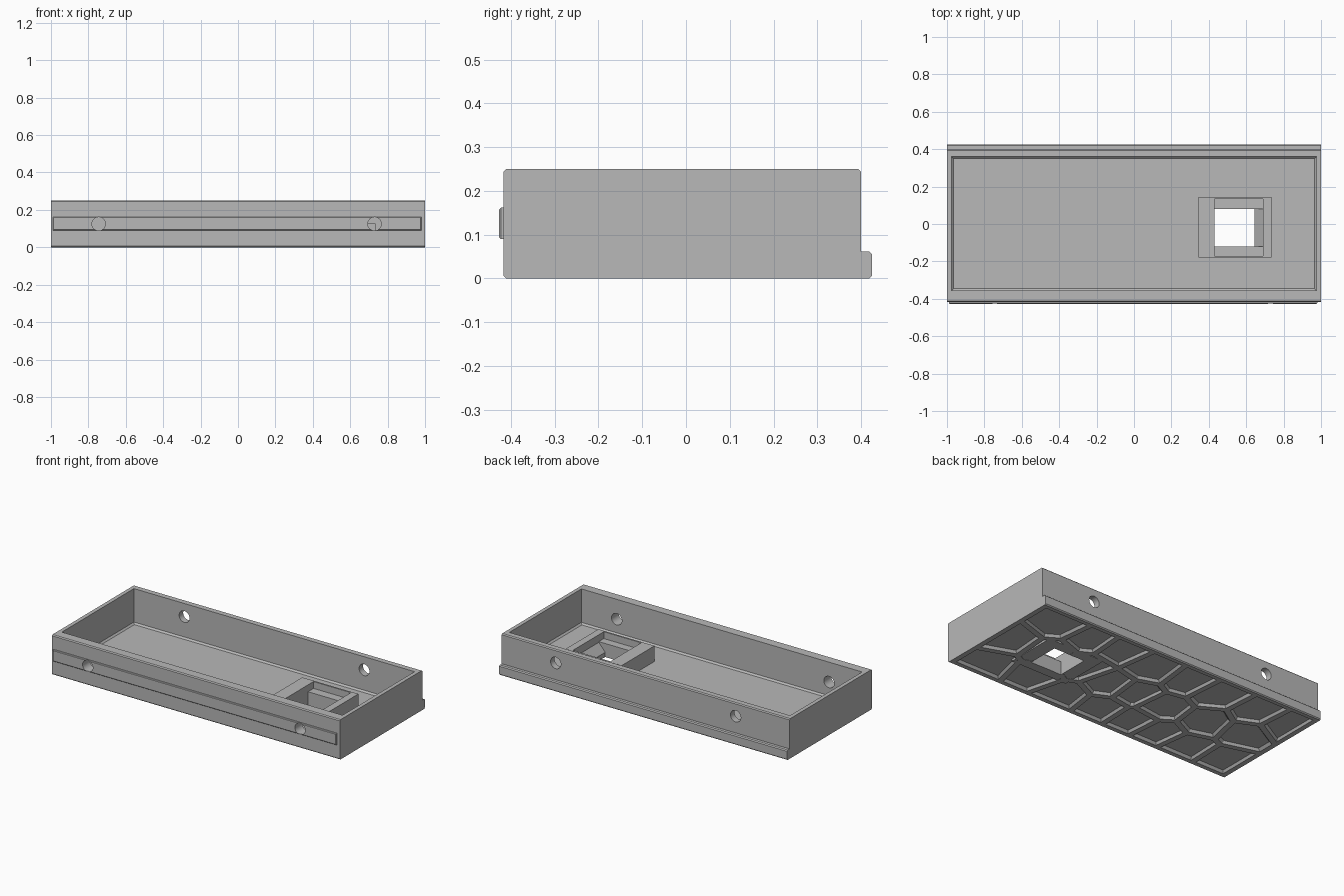
import bpy
import bmesh
import math
import random
from mathutils import Matrix, Vector

random.seed(7)
if "Cube" in bpy.data.objects:
    bpy.data.objects.remove(bpy.data.objects["Cube"], do_unlink=True)

GREY = (0.48, 0.48, 0.48, 1)
mat = bpy.data.materials.new("light_grey_plastic")
mat.use_nodes = True
mat.diffuse_color = GREY
mat.node_tree.nodes["Principled BSDF"].inputs["Base Color"].default_value = GREY


def add_object(name, bm):
    bmesh.ops.recalc_face_normals(bm, faces=bm.faces)
    mesh = bpy.data.meshes.new(name)
    bm.to_mesh(mesh)
    bm.free()
    mesh.materials.append(mat)
    ob = bpy.data.objects.new(name, mesh)
    bpy.context.collection.objects.link(ob)
    return ob


def add_box(bm, x, y, z):
    size = Matrix.Diagonal((x[1] - x[0], y[1] - y[0], z[1] - z[0], 1))
    centre = Vector((sum(x) / 2, sum(y) / 2, sum(z) / 2))
    return bmesh.ops.create_cube(bm, size=1, matrix=Matrix.Translation(centre) @ size)["verts"]


def loft(bm, low, high):
    """Closed solid between two loops of equal length."""
    a = [bm.verts.new(p) for p in low]
    b = [bm.verts.new(p) for p in high]
    bm.faces.new(a[::-1])
    bm.faces.new(b)
    for i in range(len(a)):
        j = (i + 1) % len(a)
        bm.faces.new((a[i], a[j], b[j], b[i]))


def cut(ob, bm):
    cutter = add_object("cutter", bm)
    mod = ob.modifiers.new("cut", "BOOLEAN")
    mod.operation, mod.solver, mod.object = "DIFFERENCE", "EXACT", cutter
    bpy.context.view_layer.update()
    graph = bpy.context.evaluated_depsgraph_get()
    mesh = bpy.data.meshes.new_from_object(ob.evaluated_get(graph))
    ob.modifiers.clear()
    ob.data = mesh
    bpy.data.objects.remove(cutter, do_unlink=True)


def screw_holes(xs, z, y):
    bm = bmesh.new()
    for x in xs:
        place = Matrix.Translation((x, y, z)) @ Matrix.Rotation(math.pi / 2, 4, "X")
        bmesh.ops.create_cone(bm, cap_ends=True, segments=32, radius1=0.036,
                              radius2=0.036, depth=0.2, matrix=place)
    return bm


FRONT_HOLES, BACK_HOLES = (-0.745, 0.73), (-0.625, 0.625)
FLOOR = 0.03
HOLE_X, HOLE_Y = (0.43, 0.645), (-0.12, 0.08)
FRAME_X, FRAME_Y = (0.345, 0.735), (-0.18, 0.145)

# Tray body: chamfered section with the rear ledge, run along x
c = 0.006
section = [(-0.417 + c, 0), (0.425 - c, 0), (0.425, c), (0.425, 0.062 - c),
           (0.425 - c, 0.062), (0.4, 0.062), (0.4, 0.25 - c), (0.4 - c, 0.25),
           (-0.417 + c, 0.25), (-0.417, 0.25 - c), (-0.417, c)]
bm = bmesh.new()
loft(bm, [(-1, y, z) for y, z in section], [(1, y, z) for y, z in section])
body = add_object("tray_body", bm)

# Main pocket, chamfered where it meets the floor
bm = bmesh.new()
add_box(bm, (-0.975, 0.975), (-0.355, 0.36), (FLOOR, 0.4))
low_edges = [e for e in bm.edges if all(v.co.z < 0.1 for v in e.verts)]
bmesh.ops.bevel(bm, geom=low_edges, offset=0.01, segments=1, affect="EDGES")
cut(body, bm)

# Screw holes in both long walls
cut(body, screw_holes(FRONT_HOLES, 0.125, -0.4))
cut(body, screw_holes(BACK_HOLES, 0.167, 0.4))


# Irregular honeycomb recesses in the underside
def clip(poly, point, normal):
    out = []
    for i, p in enumerate(poly):
        q = poly[(i + 1) % len(poly)]
        dp, dq = (p - point).dot(normal), (q - point).dot(normal)
        if dp <= 0:
            out.append(p)
        if dp * dq < 0:
            out.append(p.lerp(q, dp / (dp - dq)))
    return out


seeds = []
for row in range(3):
    for col in range(8):
        x = -0.88 + 0.24 * col + (0.1 if row % 2 else 0)
        y = -0.26 + 0.265 * row
        seeds.append(Vector((x + random.uniform(-0.06, 0.06) * (0 < col < 7),
                             y + random.uniform(-0.05, 0.05))))
GAP = 0.016
bm = bmesh.new()
for s in seeds:
    cell = [Vector(p) for p in ((-0.97, -0.385), (0.97, -0.385), (0.97, 0.395), (-0.97, 0.395))]
    for other in seeds:
        if other is not s:
            n = (other - s).normalized()
            cell = clip(cell, (s + other) / 2 - n * GAP, n)
    if len(cell) > 2:
        mid = sum(cell, Vector((0, 0))) / len(cell)
        inner = [mid + (p - mid) * 0.9 for p in cell]
        loft(bm, [(p.x, p.y, -0.002) for p in cell], [(p.x, p.y, 0.015) for p in inner])
cut(body, bm)

# Socket opening through the floor
bm = bmesh.new()
add_box(bm, HOLE_X, HOLE_Y, (-0.1, 0.1))
cut(body, bm)

# Flat pad around the opening on the underside
bm = bmesh.new()
for x in ((FRAME_X[0], HOLE_X[0]), (HOLE_X[1], FRAME_X[1])):
    add_box(bm, x, FRAME_Y, (0.001, 0.02))
for y in ((FRAME_Y[0], HOLE_Y[0]), (HOLE_Y[1], FRAME_Y[1])):
    add_box(bm, HOLE_X, y, (0.001, 0.02))
add_object("underside_pad", bm)

# Socket frame: end blocks, thin side walls and lower inner ledges
TOP, BASE = 0.128, FLOOR - 0.005
bm = bmesh.new()
add_box(bm, (FRAME_X[0], HOLE_X[0]), FRAME_Y, (BASE, TOP))
add_box(bm, (0.69, FRAME_X[1]), FRAME_Y, (BASE, TOP))
between = (HOLE_X[0], 0.69)
for outer, inner, step in ((FRAME_Y[0], HOLE_Y[0], 0.01), (FRAME_Y[1], HOLE_Y[1], -0.01)):
    add_box(bm, between, sorted((outer, outer + step)), (BASE, TOP))
    add_box(bm, between, sorted((outer + step, inner)), (BASE, 0.085))
add_object("socket_frame", bm)

# Sloped catch on one side of the opening
slope = [(HOLE_X[1], BASE), (0.69, BASE), (0.69, 0.08), (HOLE_X[1], FLOOR)]
bm = bmesh.new()
loft(bm, [(x, HOLE_Y[0], z) for x, z in slope], [(x, HOLE_Y[1], z) for x, z in slope])
add_object("socket_catch", bm)

# Raised rail on the front wall
bm = bmesh.new()
add_box(bm, (-0.99, 0.98), (-0.427, -0.41), (0.09, 0.162))
front_edges = [e for e in bm.edges if all(v.co.y < -0.42 for v in e.verts)]
bmesh.ops.bevel(bm, geom=front_edges, offset=0.004, segments=1, affect="EDGES")
rail = add_object("front_rail", bm)
cut(rail, screw_holes(FRONT_HOLES, 0.125, -0.4))

# Smooth only the round hole walls
for ob in (body, rail):
    bpy.ops.object.select_all(action="DESELECT")
    ob.select_set(True)
    bpy.context.view_layer.objects.active = ob
    bpy.ops.object.shade_smooth_by_angle(angle=math.radians(20))
